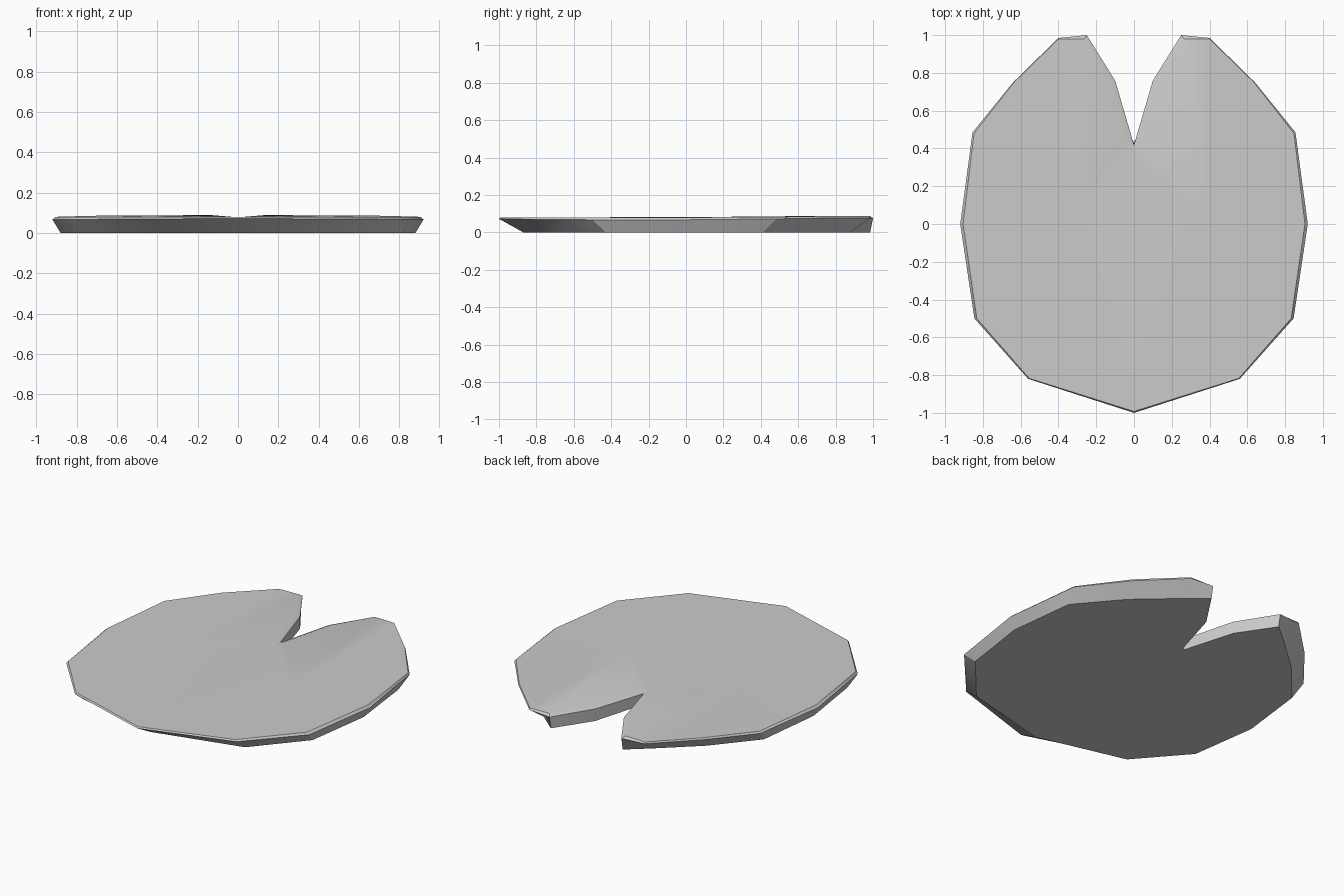
import bpy, bmesh, math

if "Cube" in bpy.data.objects:
    bpy.data.objects.remove(bpy.data.objects["Cube"])

# Right-half outlines, running from the notch round to the front tip
bottom = [(0, .43, 0), (.012, .455, 0), (.10, .76, 0), (.25, .985, 0), (.375, .88, 0),
          (.61, .67, 0), (.83, .41, 0), (.88, -.01, 0), (.82, -.43, 0),
          (.56, -.73, 0), (0, -.87, 0)]
rim = [(0, .42, .07), (.012, .46, .07), (.10, .76, .076), (.25, 1.0, .076), (.40, .985, .076),
       (.64, .75, .076), (.855, .485, .072), (.92, 0, .067), (.845, -.5, .067),
       (.56, -.82, .069), (0, -1.0, .072)]
top = [(0, .37, .079), (.03, .43, .08), (.125, .75, .088), (.265, .98, .088), (.40, .98, .086),
       (.637, .748, .087), (.847, .48, .082), (.905, 0, .08), (.832, -.5, .08),
       (.555, -.817, .08), (0, -.992, .08)]

bm = bmesh.new()
rings = [[bm.verts.new(p) for p in ring] for ring in (bottom, rim, top)]

# Slanted side wall and thin rim bevel
for lo, hi in zip(rings, rings[1:]):
    for i in range(len(lo) - 1):
        bm.faces.new((lo[i + 1], lo[i], hi[i], hi[i + 1]))

# Flat underside
bm.faces.new(rings[0])

# Gently uneven leaf surface, fanned from the middle of each half
hub = bm.verts.new((.40, 0, .081))
edge = rings[2]
for i, v in enumerate(edge):
    bm.faces.new((hub, v, edge[(i + 1) % len(edge)]))

# Mirror across x = 0
half = bm.verts[:] + bm.edges[:] + bm.faces[:]
bmesh.ops.mirror(bm, geom=half, axis='X', merge_dist=.0005)
bmesh.ops.recalc_face_normals(bm, faces=bm.faces[:])

mesh = bpy.data.meshes.new("lily_pad")
bm.to_mesh(mesh)
bm.free()
pad = bpy.data.objects.new("lily_pad", mesh)
bpy.context.collection.objects.link(pad)
bpy.context.view_layer.objects.active = pad
pad.select_set(True)
bpy.ops.object.shade_smooth_by_angle(angle=math.radians(30))
